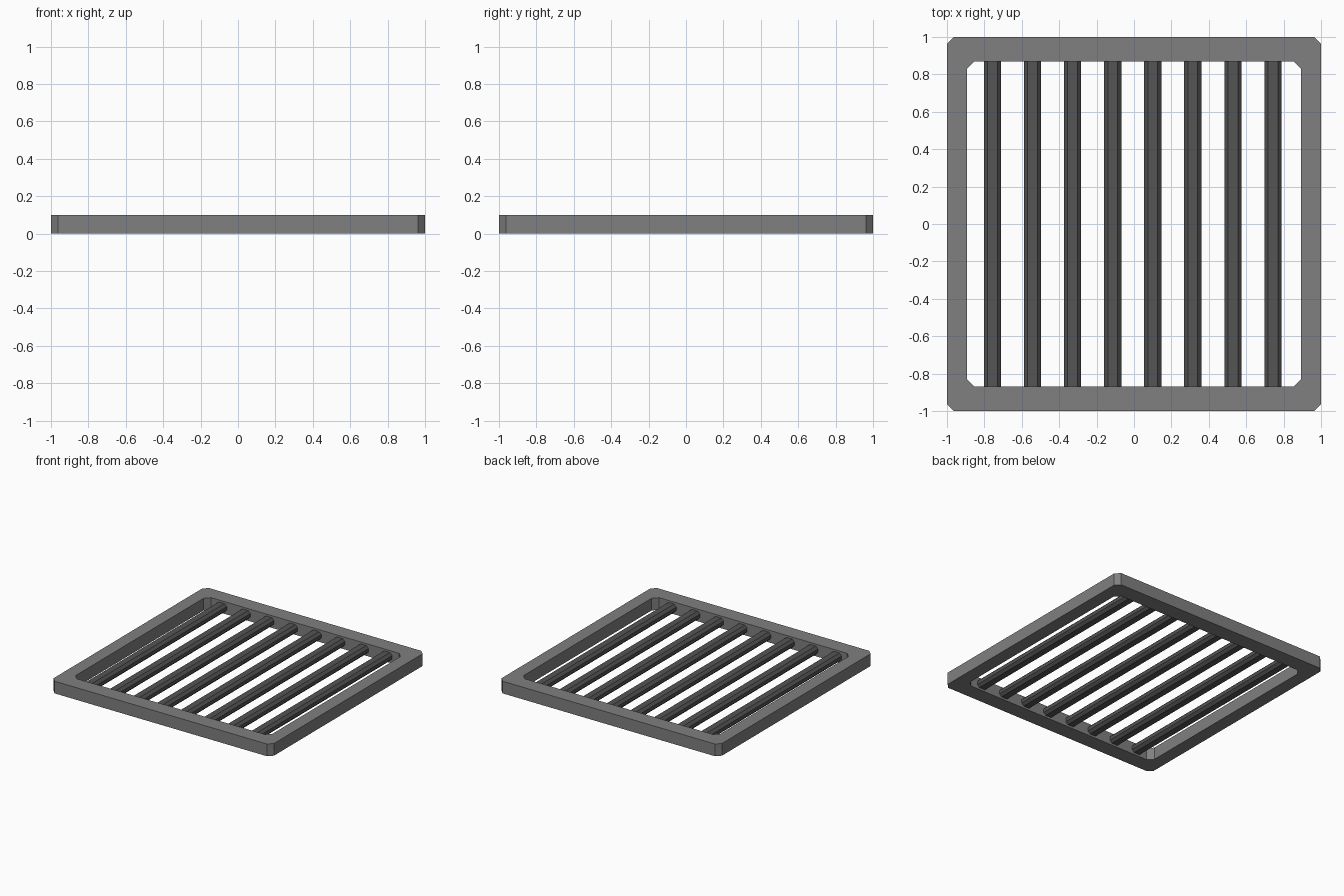
import bpy, bmesh

if "Cube" in bpy.data.objects:
    bpy.data.objects.remove(bpy.data.objects["Cube"])


def material(name, rgb):
    m = bpy.data.materials.new(name)
    m.diffuse_color = (*rgb, 1)
    m.use_nodes = True
    m.node_tree.nodes["Principled BSDF"].inputs["Base Color"].default_value = m.diffuse_color
    return m


def chamfered(hx, hy, c):
    """Eight corner points of a rectangle with cut corners."""
    return [(hx, -hy + c), (hx, hy - c), (hx - c, hy), (-hx + c, hy),
            (-hx, hy - c), (-hx, -hy + c), (-hx + c, -hy), (hx - c, -hy)]


def add_object(name, bm, mat):
    bmesh.ops.recalc_face_normals(bm, faces=bm.faces)
    me = bpy.data.meshes.new(name)
    bm.to_mesh(me)
    bm.free()
    me.materials.append(mat)
    ob = bpy.data.objects.new(name, me)
    bpy.context.collection.objects.link(ob)
    return ob


frame_grey = material("frame grey", (0.215, 0.215, 0.215))
bar_grey = material("dark bar grey", (0.09, 0.09, 0.09))

# Frame: closed ring between outer and inner chamfered outlines
bm = bmesh.new()
outer = chamfered(1.0, 1.0, 0.037)
inner = chamfered(0.893, 0.87, 0.04)
loops = [[bm.verts.new((x, y, z)) for x, y in outline]
         for outline, z in ((outer, 0), (outer, 0.1), (inner, 0.1), (inner, 0))]
for a in range(4):
    la, lb = loops[a], loops[(a + 1) % 4]
    for i in range(8):
        j = (i + 1) % 8
        bm.faces.new((la[i], la[j], lb[j], lb[i]))
add_object("frame", bm, frame_grey)

# Bars: eight-sided rods running front to back, ends sunk into the frame
for n in range(8):
    bm = bmesh.new()
    cx = -0.757 + n * 0.2143
    ends = [[bm.verts.new((cx + x, y, 0.05 + z)) for x, z in chamfered(0.046, 0.034, 0.02)]
            for y in (-0.9, 0.9)]
    for i in range(8):
        j = (i + 1) % 8
        bm.faces.new((ends[0][i], ends[0][j], ends[1][j], ends[1][i]))
    bm.faces.new(ends[0])
    bm.faces.new(ends[1])
    add_object(f"bar_{n + 1}", bm, bar_grey)
